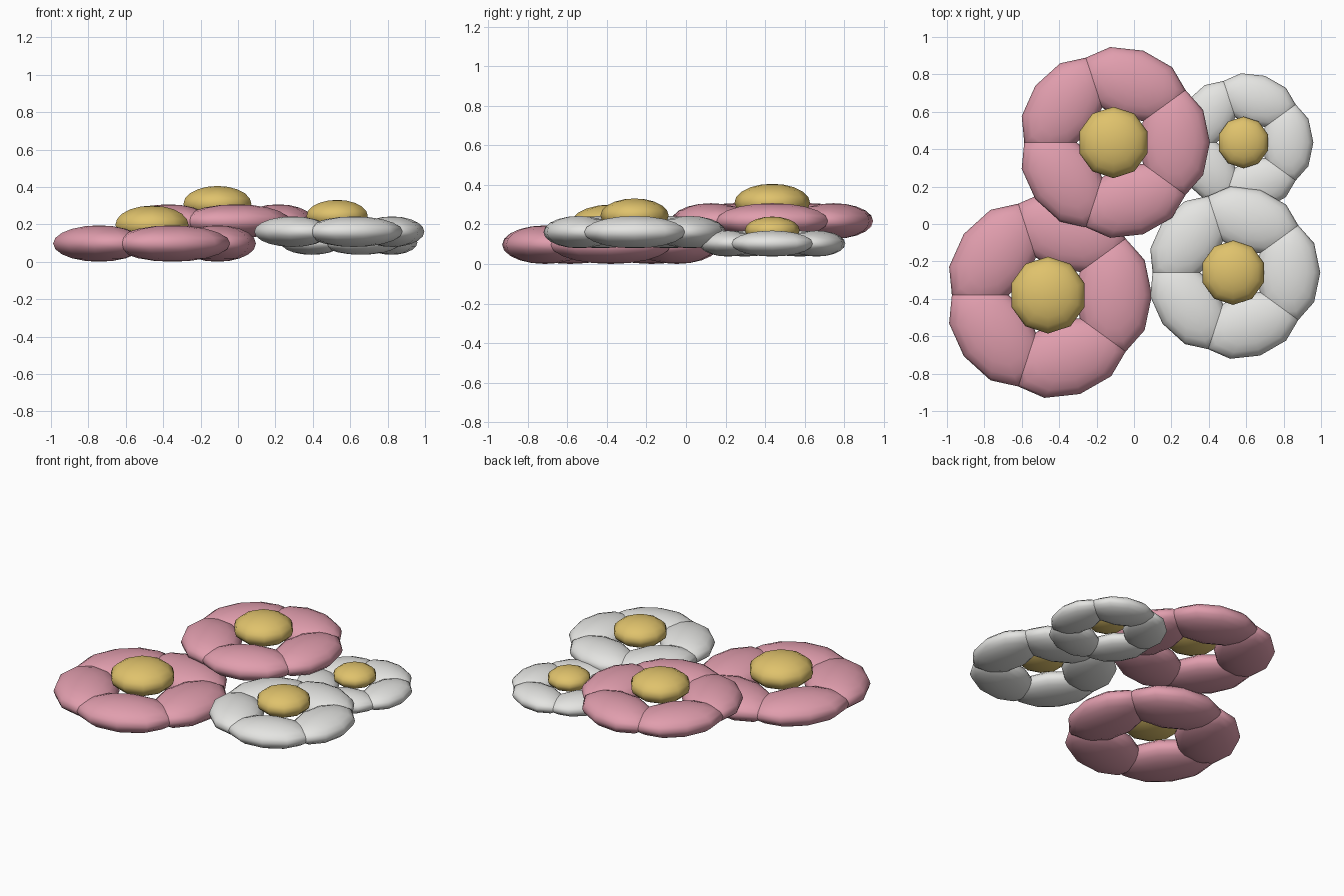
import bpy
import bmesh
from math import radians
from mathutils import Matrix, Vector

cube = bpy.data.objects.get("Cube")
if cube:
    bpy.data.objects.remove(cube, do_unlink=True)


def material(name, rgb):
    mat = bpy.data.materials.new(name)
    mat.use_nodes = True
    mat.diffuse_color = (*rgb, 1)
    bsdf = next(n for n in mat.node_tree.nodes if n.type == "BSDF_PRINCIPLED")
    bsdf.inputs["Base Color"].default_value = (*rgb, 1)
    bsdf.inputs["Roughness"].default_value = 0.8
    return mat


PINK = material("petal pink", (0.75, 0.34, 0.42))
WHITE = material("petal white", (0.78, 0.78, 0.76))
YELLOW = material("centre yellow", (0.74, 0.54, 0.15))


def ellipsoid(name, centre, half_size, turn, mat):
    """Smooth ten-sided ellipsoid, turned about the vertical axis."""
    bm = bmesh.new()
    shape = (Matrix.Translation(centre) @ Matrix.Rotation(turn, 4, "Z")
             @ Matrix.Diagonal((*half_size, 1)))
    bmesh.ops.create_uvsphere(bm, u_segments=10, v_segments=10, radius=1, matrix=shape)
    for face in bm.faces:
        face.smooth = True
    mesh = bpy.data.meshes.new(name)
    bm.to_mesh(mesh)
    bm.free()
    mesh.materials.append(mat)
    obj = bpy.data.objects.new(name, mesh)
    bpy.context.collection.objects.link(obj)


def flower(name, centre, radius, mat):
    """Five overlapping petals in a ring, with a domed centre sitting above."""
    centre = Vector(centre)
    petal = Vector((0.575, 0.37, 0.175)) * radius
    for i in range(5):
        angle = radians(72 * i)
        out = Matrix.Rotation(angle, 3, "Z") @ Vector((radius - petal.y, 0, 0))
        ellipsoid(f"{name}_petal_{i + 1}", centre + out, petal, angle - radians(90), mat)
    dome = Vector((0.37, 0.37, 0.185)) * radius
    ellipsoid(f"{name}_centre", centre + Vector((0, 0, 0.18 * radius)), dome, 0, YELLOW)


flower("front_pink_flower", (-0.46, -0.38, 0.0975), 0.556, PINK)
flower("back_pink_flower", (-0.11, 0.436, 0.217), 0.516, PINK)
flower("front_white_flower", (0.53, -0.26, 0.161), 0.466, WHITE)
flower("back_white_flower", (0.585, 0.436, 0.103), 0.374, WHITE)
